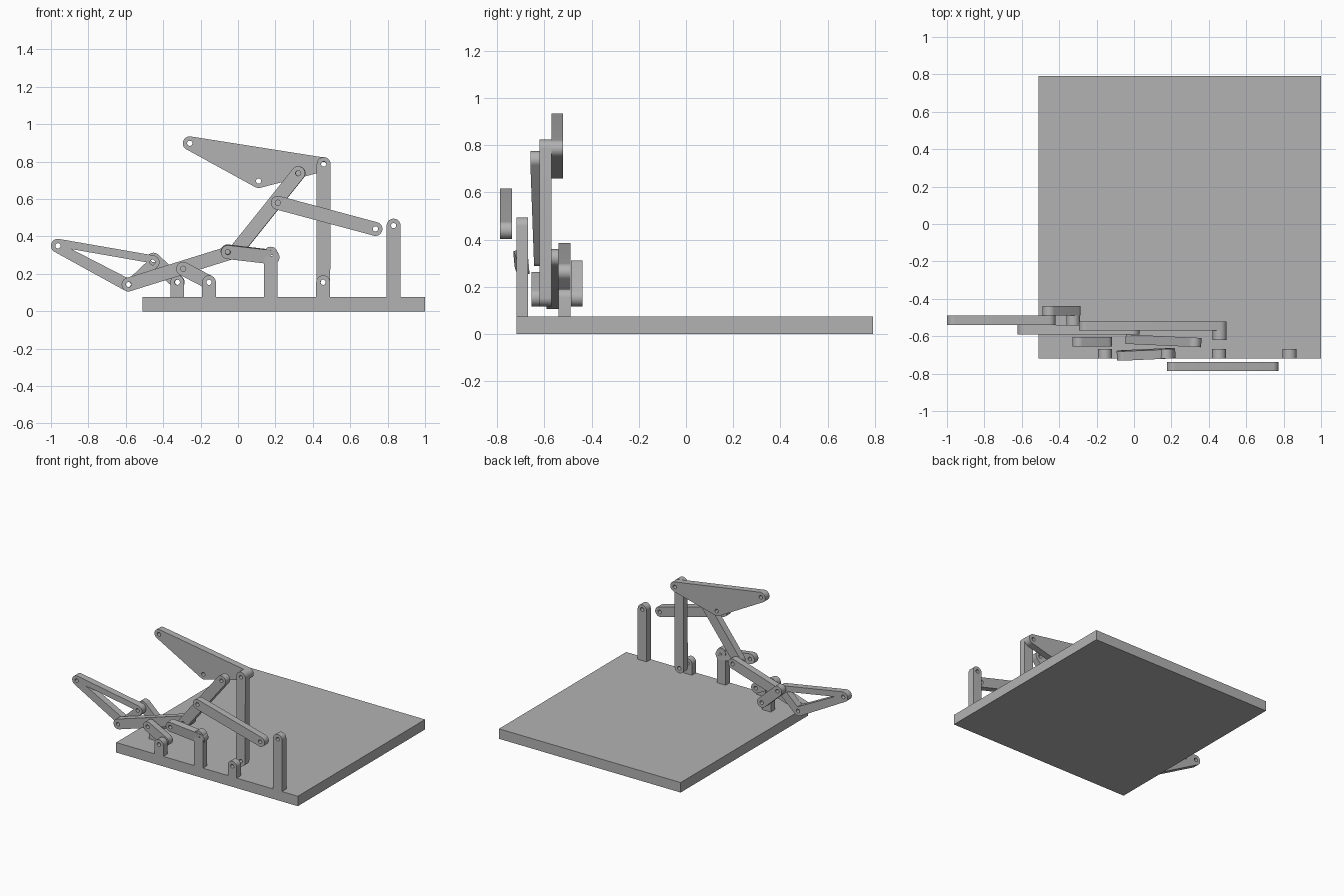
import bpy, bmesh
from math import cos, sin, tau, radians
from mathutils import Vector, Matrix
from mathutils.geometry import convex_hull_2d

if "Cube" in bpy.data.objects:
    bpy.data.objects.remove(bpy.data.objects["Cube"])

R, HOLE, THICK, DECK = 0.037, 0.014, 0.05, 0.075

grey = bpy.data.materials.new("light_grey")
grey.use_nodes = True
tone = (0.45, 0.45, 0.45, 1)
grey.diffuse_color = tone
grey.node_tree.nodes["Principled BSDF"].inputs["Base Color"].default_value = tone


def circle(c, r, n):
    return [Vector((c[0] + r * cos(tau * i / n), c[1] + r * sin(tau * i / n))) for i in range(n)]


def finish(bm, name):
    bmesh.ops.recalc_face_normals(bm, faces=bm.faces)
    mesh = bpy.data.meshes.new(name)
    bm.to_mesh(mesh)
    bm.free()
    mesh.materials.append(grey)
    ob = bpy.data.objects.new(name, mesh)
    bpy.context.collection.objects.link(ob)
    bpy.ops.object.select_all(action='DESELECT')
    ob.select_set(True)
    bpy.context.view_layer.objects.active = ob
    bpy.ops.object.shade_smooth_by_angle(angle=radians(30))
    return ob


def plate(name, pivots, y, corners=(), window=None, tilt=(0, 0)):
    """Rounded plate around pivots in the XZ plane, front face at y, drilled at each pivot."""
    pts = [p for c in pivots for p in circle(c, R, 48)] + [Vector(c) for c in corners]
    loops = [[pts[i] for i in convex_hull_2d(pts)]]
    loops += [circle(c, HOLE, 20) for c in pivots]
    if window:
        loops.append([Vector(c) for c in window])
    bm = bmesh.new()
    for loop in loops:
        vs = [bm.verts.new((p.x, y, p.y)) for p in loop]
        for a, b in zip(vs, vs[1:] + vs[:1]):
            bm.edges.new((a, b))
    bmesh.ops.triangle_fill(bm, edges=bm.edges[:], use_beauty=True)
    ext = bmesh.ops.extrude_face_region(bm, geom=bm.faces[:], use_keep_orig=True)
    moved = [g for g in ext["geom"] if isinstance(g, bmesh.types.BMVert)]
    bmesh.ops.translate(bm, verts=moved, vec=(0, THICK, 0))
    # Slight lean about the plate's middle
    mid = sum((Vector((c[0], y + THICK / 2, c[1])) for c in pivots), Vector()) / len(pivots)
    rot = Matrix.Rotation(radians(tilt[1]), 3, 'Z') @ Matrix.Rotation(radians(tilt[0]), 3, 'X')
    bmesh.ops.rotate(bm, verts=bm.verts, cent=mid, matrix=rot)
    return finish(bm, name)


def post(name, x, z, y):
    plate(name, [(x, z)], y, corners=[(x - R, DECK), (x + R, DECK)])


# Base board
bm = bmesh.new()
bmesh.ops.create_cube(bm, size=1)
bmesh.ops.scale(bm, verts=bm.verts, vec=(1.51, 1.51, DECK))
bmesh.ops.translate(bm, verts=bm.verts, vec=(0.245, 0.037, DECK / 2))
finish(bm, "base_board")

# Upright posts
FRONT = -0.718
post("short_post_right", -0.155, 0.155, FRONT)
post("middle_post", 0.175, 0.308, FRONT)
post("short_post_left", 0.455, 0.155, FRONT)
post("tall_post", 0.832, 0.458, FRONT)
post("rear_short_post", -0.325, 0.155, -0.54)

# Straight links
plate("front_link", [(0.213, 0.58), (0.735, 0.44)], -0.787)
plate("middle_link", [(-0.055, 0.318), (0.184, 0.29)], -0.722, tilt=(5, 2))
plate("diagonal_link", [(-0.008, 0.325), (0.323, 0.738)], -0.65, tilt=(0, -2.6))
plate("short_link", [(-0.293, 0.227), (-0.155, 0.155)], -0.655)
plate("upright_link", [(0.456, 0.155), (0.458, 0.787)], -0.62)
plate("long_link", [(-0.585, 0.143), (-0.008, 0.323)], -0.59)
plate("rear_link", [(-0.452, 0.276), (-0.322, 0.155)], -0.488)

# Triangular plates
plate("upper_triangle", [(-0.258, 0.898), (0.458, 0.785), (0.11, 0.696)], -0.57)
plate("open_triangle", [(-0.963, 0.35), (-0.457, 0.262), (-0.587, 0.143)], -0.54,
      window=[(-0.89, 0.332), (-0.49, 0.262), (-0.583, 0.174)])
